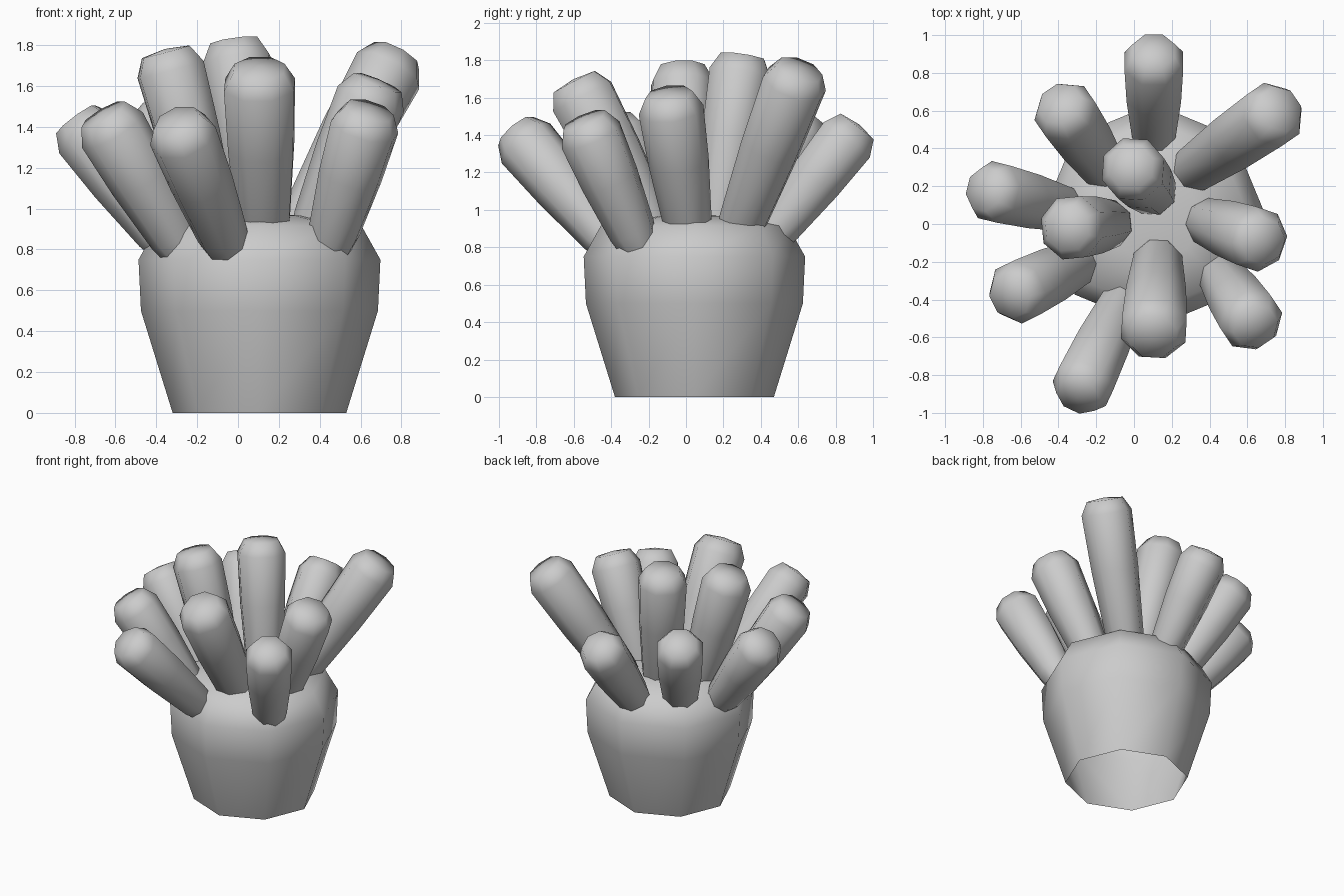
import bpy, bmesh, math
from mathutils import Vector

if "Cube" in bpy.data.objects:
    bpy.data.objects.remove(bpy.data.objects["Cube"])

SIDES = 8


def lathe(name, profile, origin, axis, roll=0.0, crease=180):
    """Eight-sided turned form along an axis; zero radius closes the end."""
    bm = bmesh.new()
    rot = axis.to_track_quat('Z', 'Y')
    rings = []
    for r, h in profile:
        n = 1 if r == 0 else SIDES
        rings.append([bm.verts.new(origin + rot @ Vector((
            r * math.cos(roll + math.tau * i / SIDES),
            r * math.sin(roll + math.tau * i / SIDES), h))) for i in range(n)])
    for a, b in zip(rings, rings[1:]):
        for i in range(SIDES):
            j = (i + 1) % SIDES
            if len(b) == 1:
                bm.faces.new((a[i], a[j], b[0]))
            else:
                bm.faces.new((a[i], a[j], b[j], b[i]))
    mesh = bpy.data.meshes.new(name)
    bm.to_mesh(mesh)
    bm.free()
    ob = bpy.data.objects.new(name, mesh)
    bpy.context.collection.objects.link(ob)
    bpy.ops.object.select_all(action='DESELECT')
    ob.select_set(True)
    bpy.context.view_layer.objects.active = ob
    bpy.ops.object.shade_smooth_by_angle(angle=math.radians(crease))
    return ob


# Body: faceted barrel with a shallow domed top, open underneath
lathe("body",
      [(.425, 0), (.58, .5), (.592, .75), (.50, .915), (.25, .965), (0, .975)],
      Vector((.105, .045, 0)), Vector((0, 0, 1)))

# Tentacles: (root on the body, shoulder centre near the tip, shoulder radius)
tentacles = {
    "back": ((.105, .49, .90), (.105, .86, 1.375), .168),
    "back_right": ((.33, .30, .93), (.735, .58, 1.675), .178),
    "right": ((.39, .01, .92), (.65, -.08, 1.535), .175),
    "front_right": ((.465, -.28, .87), (.62, -.51, 1.40), .172),
    "front": ((-.07, -.43, .855), (-.27, -.855, 1.355), .168),
    "front_left": ((-.30, -.205, .85), (-.615, -.36, 1.385), .172),
    "left": ((-.37, .08, .87), (-.74, .17, 1.365), .168),
    "back_left": ((-.17, .31, .91), (-.365, .595, 1.415), .172),
    "inner_back": ((.10, .17, .95), (-.005, .29, 1.73), .175),
    "inner_left": ((-.13, 0, .94), (-.33, -.02, 1.68), .175),
    "inner_front": ((.125, -.20, .93), (.105, -.555, 1.605), .185),
}

for name, (root, shoulder, r) in tentacles.items():
    root, shoulder = Vector(root), Vector(shoulder)
    axis = shoulder - root
    n = axis.length
    lathe("tentacle_" + name,
          [(.60 * r, -.09), (.75 * r, 0.02), (.93 * r, .55 * n), (r, n),
           (.72 * r, n + .09), (0, n + .105)],
          root, axis.normalized(), math.pi / SIDES, 65)
